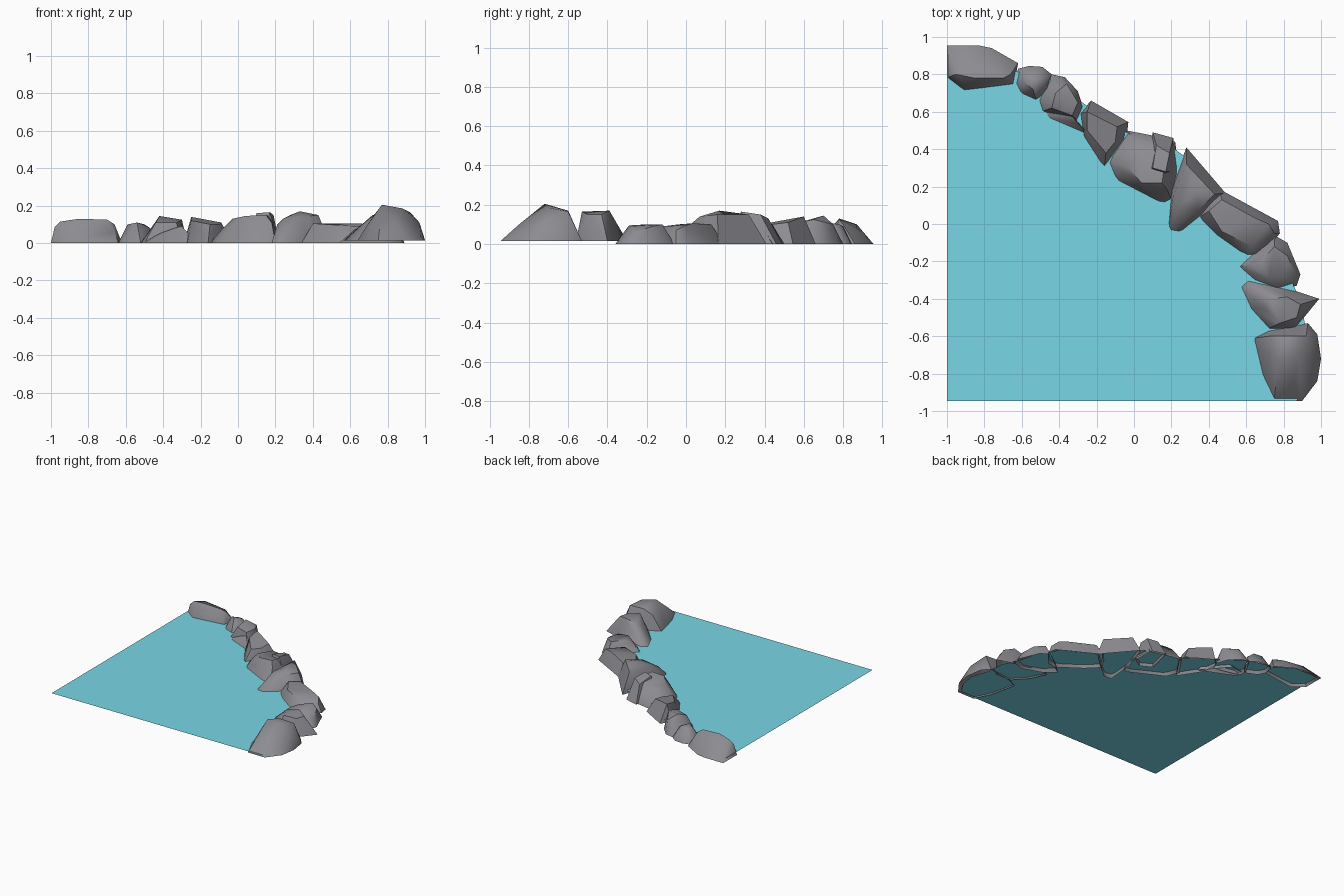
import bpy, bmesh, math


def material(name, rgb):
    m = bpy.data.materials.new(name)
    m.diffuse_color = (*rgb, 1)
    return m


STONE = material("grey stone", (0.265, 0.26, 0.285))
WATER = material("teal water", (0.19, 0.68, 0.79))


def make_object(name, bm, mat):
    me = bpy.data.meshes.new(name)
    bm.to_mesh(me)
    bm.free()
    me.materials.append(mat)
    ob = bpy.data.objects.new(name, me)
    bpy.context.collection.objects.link(ob)
    return ob


def rock(name, outline, top, base=0.0):
    """Boulder: hull of a footprint and a few crown points, open underneath."""
    bm = bmesh.new()
    for x, y in outline:
        bm.verts.new((x, y, base))
    for co in top:
        bm.verts.new(co)
    hull = bmesh.ops.convex_hull(bm, input=list(bm.verts))
    junk = {v for v in hull["geom_interior"] + hull["geom_unused"]
            if isinstance(v, bmesh.types.BMVert)}
    bmesh.ops.delete(bm, geom=list(junk), context='VERTS')
    bmesh.ops.recalc_face_normals(bm, faces=bm.faces)
    under = [f for f in bm.faces if all(v.co.z < base + 1e-4 for v in f.verts)]
    bmesh.ops.delete(bm, geom=under, context='FACES')
    ob = make_object(name, bm, STONE)
    bpy.ops.object.select_all(action='DESELECT')
    ob.select_set(True)
    bpy.context.view_layer.objects.active = ob
    bpy.ops.object.shade_smooth_by_angle(angle=math.radians(42))


# water sheet, its curved edge hidden inside the rocks
bm = bmesh.new()
shore = [(-1, -.945), (.87, -.945), (.94, -.84), (.96, -.72), (.92, -.6), (.9, -.43), (.84, -.3),
         (.81, -.16), (.71, 0), (.45, .14), (.3, .34), (.19, .42), (-.07, .5), (-.29, .66),
         (-.46, .78), (-.65, .82), (-.8, .91), (-1, .91)]
bm.faces.new([bm.verts.new((x, y, .025)) for x, y in shore])
make_object("water", bm, WATER)

# rocks along the shore, from the back left to the front right
rock("rock_back_end",
     [(-1, .955), (-.83, .955), (-.76, .94), (-.62, .86), (-.64, .745), (-.91, .71), (-1, .78)],
     [(-.95, .8, .115), (-.85, .78, .13), (-.7, .78, .125), (-.66, .8, .1), (-.9, .87, .1),
      (-.72, .87, .08), (-.98, .79, .085), (-.9, .73, .07), (-.66, .755, .06)])
rock("rock_pebble",
     [(-.62, .83), (-.56, .845), (-.49, .84), (-.44, .8), (-.46, .72), (-.52, .65), (-.61, .69), (-.64, .75)],
     [(-.59, .76, .1), (-.54, .72, .11), (-.5, .78, .1), (-.56, .8, .09), (-.47, .74, .08)])
rock("rock_split_back",
     [(-.44, .8), (-.37, .785), (-.3, .71), (-.27, .62), (-.3, .55), (-.5, .6), (-.52, .66)],
     [(-.42, .7, .145), (-.3, .65, .125), (-.36, .75, .1), (-.44, .62, .11), (-.33, .58, .11)])
rock("rock_split_wedge",
     [(-.52, .64), (-.4, .66), (-.22, .455), (-.39, .55), (-.5, .575)],
     [(-.42, .58, .05), (-.3, .54, .09), (-.35, .6, .08)])
rock("rock_slanted",
     [(-.23, .66), (-.03, .545), (-.04, .46), (-.12, .35), (-.16, .29), (-.27, .46), (-.29, .59)],
     [(-.25, .6, .14), (-.09, .52, .11), (-.25, .5, .12), (-.15, .38, .1), (-.1, .44, .1)])
rock("rock_middle",
     [(-.04, .5), (.09, .475), (.22, .44), (.24, .29), (.2, .12), (.16, .1), (-.11, .24), (-.15, .34)],
     [(-.03, .3, .13), (.04, .22, .145), (.15, .22, .15), (.17, .36, .14), (.03, .4, .13),
      (0, .44, .1), (.18, .18, .11), (-.08, .3, .08), (0, .21, .09)])
rock("rock_middle_cap",
     [(.1, .49), (.21, .46), (.22, .28), (.14, .23), (.05, .28)],
     [(.1, .3, .16), (.17, .28, .165), (.19, .38, .15), (.12, .42, .13)])
rock("rock_ridge",
     [(.28, .41), (.49, .165), (.37, .05), (.24, -.055), (.18, -.045), (.2, .19)],
     [(.33, .17, .17), (.43, .16, .15), (.28, .32, .15), (.24, .1, .13), (.34, .07, .14),
      (.24, 0, .08), (.21, .15, .1)])
rock("rock_long",
     [(.45, .19), (.77, .016), (.78, -.05), (.67, -.18), (.6, -.18), (.43, -.06), (.34, .03), (.39, .12)],
     [(.4, .07, .105), (.47, -.04, .1), (.47, .13, .1), (.65, .03, .105), (.72, 0, .095),
      (.63, -.12, .09), (.75, -.05, .07)])
rock("rock_low",
     [(.75, -.06), (.82, -.1), (.89, -.27), (.87, -.33), (.78, -.36), (.62, -.3), (.54, -.23), (.65, -.13)],
     [(.68, -.2, .1), (.72, -.29, .095), (.8, -.28, .09), (.82, -.17, .09), (.75, -.12, .1),
      (.62, -.22, .07), (.86, -.26, .06)])
rock("rock_pointed",
     [(.6, -.3), (.73, -.35), (.87, -.36), (.99, -.4), (.89, -.52), (.86, -.56), (.72, -.56), (.62, -.45), (.565, -.33)],
     [(.72, -.4, .15), (.82, -.39, .17), (.89, -.43, .15), (.87, -.5, .15), (.78, -.53, .165),
      (.7, -.45, .12)], .015)
rock("rock_front_end",
     [(.72, -.57), (.86, -.55), (.93, -.53), (.98, -.59), (1, -.72), (.98, -.84), (.9, -.945), (.75, -.945), (.69, -.82), (.64, -.61)],
     [(.77, -.72, .205), (.88, -.7, .185), (.92, -.6, .165), (.8, -.6, .17), (.72, -.6, .14),
      (.97, -.72, .11), (.85, -.85, .1), (.68, -.68, .08)], .015)
